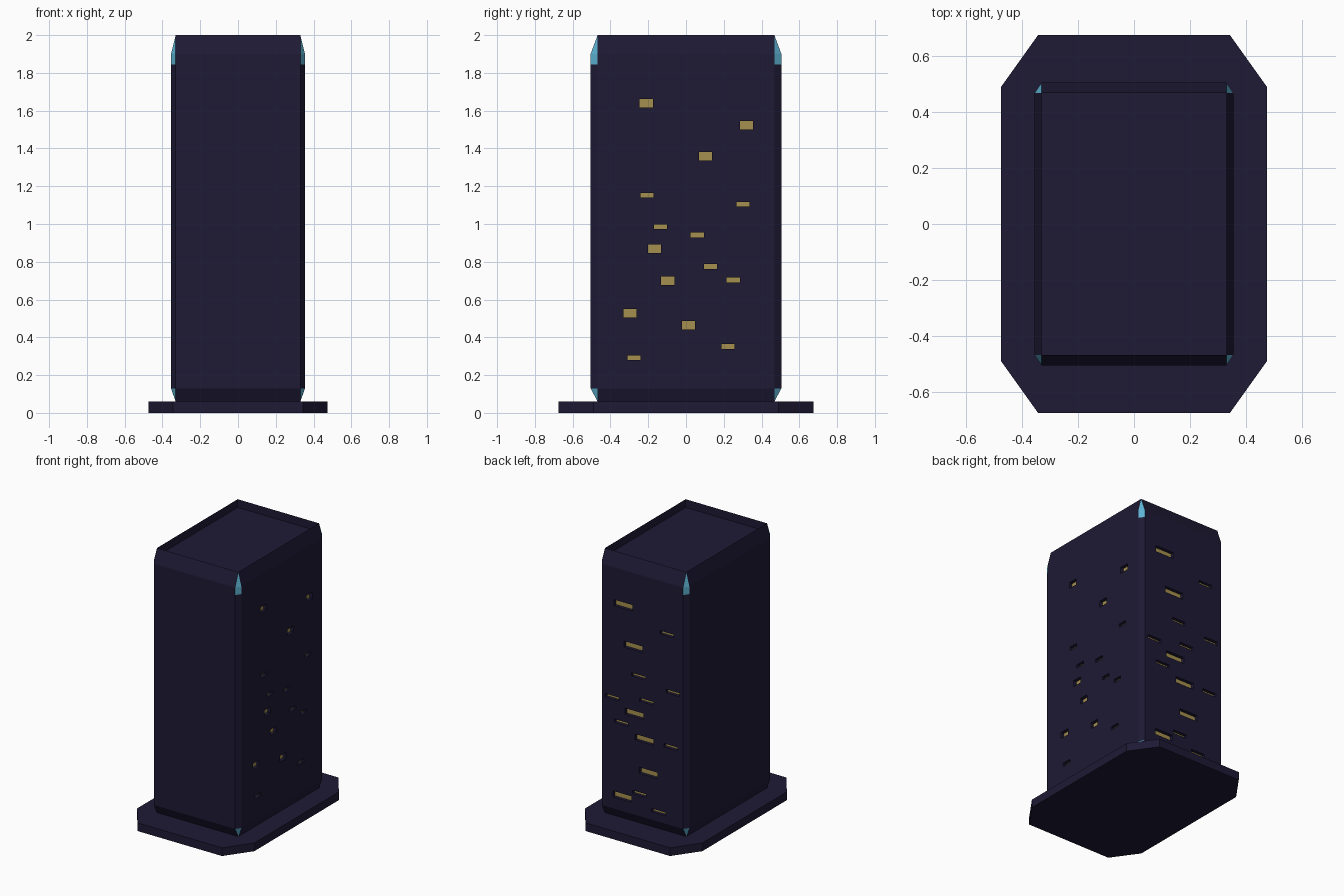
import bpy, bmesh
from mathutils import Vector

if "Cube" in bpy.data.objects:
    bpy.data.objects.remove(bpy.data.objects["Cube"])


def material(name, rgb):
    m = bpy.data.materials.new(name)
    m.diffuse_color = (*rgb, 1)
    m.use_nodes = True
    m.node_tree.nodes["Principled BSDF"].inputs["Base Color"].default_value = m.diffuse_color
    return m


DARK = material("dark_wall", (0.013, 0.010, 0.035))
CYAN = material("corner_blue", (0.11, 0.45, 0.65))
GLASS = material("window_glow", (0.38, 0.28, 0.08))


def to_object(bm, name, mats, fix_normals=True):
    if fix_normals:
        bmesh.ops.recalc_face_normals(bm, faces=bm.faces[:])
    me = bpy.data.meshes.new(name)
    bm.to_mesh(me)
    bm.free()
    for m in mats:
        me.materials.append(m)
    ob = bpy.data.objects.new(name, me)
    bpy.context.collection.objects.link(ob)
    return ob


CORNERS = [(1, 1), (-1, 1), (-1, -1), (1, -1)]


def octagon(bm, a, b, z):
    """Ring of 8: every corner is cut from point a to point b."""
    ring = []
    for sx, sy in CORNERS:
        pair = [a, b] if sx * sy > 0 else [b, a]
        ring += [bm.verts.new((sx * x, sy * y, z)) for x, y in pair]
    return ring


def rectangle(bm, x, y, z):
    return [bm.verts.new((sx * x, sy * y, z)) for sx, sy in CORNERS]


def bridge(bm, lo, hi, blue=False):
    """Walls between equal rings; optionally blue on the corner cuts."""
    n = len(lo)
    for i in range(n):
        j = (i + 1) % n
        f = bm.faces.new((lo[i], lo[j], hi[j], hi[i]))
        f.material_index = 1 if blue and i % 2 == 0 else 0


def taper(bm, ring, rect):
    """Sloped edges from an 8-ring to a rectangle with blue corner triangles."""
    for i in range(4):
        j = (i + 1) % 4
        bm.faces.new((ring[2 * i], ring[2 * i + 1], rect[i])).material_index = 1
        bm.faces.new((ring[2 * i + 1], ring[2 * j], rect[j], rect[i]))


# Base slab
bm = bmesh.new()
lo, hi = (octagon(bm, (0.475, 0.49), (0.343, 0.675), z) for z in (0, 0.06))
bridge(bm, lo, hi)
bm.faces.new(lo)
bm.faces.new(hi)
to_object(bm, "base_slab", [DARK])

# Tower body with bevelled ends and sunken roof
bm = bmesh.new()
A, B = (0.355, 0.468), (0.33, 0.505)
foot = rectangle(bm, 0.33, 0.468, 0.06)
r1, r2, r3 = (octagon(bm, A, B, z) for z in (0.13, 1.845, 1.9))
rim = rectangle(bm, 0.33, 0.468, 2.0)
roof = rectangle(bm, 0.33, 0.468, 1.94)
bm.faces.new(foot)
taper(bm, r1, foot)
bridge(bm, r1, r2)
bridge(bm, r2, r3, blue=True)
taper(bm, r3, rim)
bridge(bm, rim, roof)
bm.faces.new(roof)
tower = to_object(bm, "tower_body", [DARK, CYAN])

# Windows: (position along wall, height, large?)
RIGHT = [(-.21, 1.64, 1), (.32, 1.522, 1), (.103, 1.358, 1), (-.206, 1.152, 0), (.302, 1.105, 0),
         (-.135, .985, 0), (.06, .942, 0), (-.167, .868, 1), (.13, .775, 0), (-.097, .70, 1),
         (.25, .703, 0), (-.296, .527, 1), (.013, .465, 1), (.222, .351, 0), (-.275, .292, 0)]
BACK = [(.156, 1.64, 1), (-.197, 1.522, 0), (.074, 1.358, 1), (.033, 1.152, 0), (-.246, 1.105, 0),
        (.246, .942, 0), (-.033, .985, 0), (.066, .868, 1), (.172, .775, 0), (-.016, .70, 1),
        (-.23, .703, 0), (-.049, .465, 1), (.164, .235, 1), (.025, .292, 0), (-.131, .2, 0)]
DEPTH = 0.025


def box(bm, lo, hi):
    v = bmesh.ops.create_cube(bm, size=1)["verts"]
    lo, hi = Vector(lo), Vector(hi)
    bmesh.ops.scale(bm, vec=hi - lo, verts=v)
    bmesh.ops.translate(bm, vec=(lo + hi) / 2, verts=v)


cut, panes = bmesh.new(), bmesh.new()
for c, z, big in RIGHT:
    w, h, x = 0.035, 0.0225 if big else 0.0125, 0.355 - DEPTH
    box(cut, (x, c - w, z - h), (0.4, c + w, z + h))
    panes.faces.new([panes.verts.new((x + .001, c + a * w, z + b * h))
                     for a, b in ((-1, -1), (1, -1), (1, 1), (-1, 1))])
for c, z, big in BACK:
    w, h, y = 0.075 if big else 0.056, 0.0225 if big else 0.0125, 0.505 - DEPTH
    box(cut, (c - w, y, z - h), (c + w, 0.55, z + h))
    panes.faces.new([panes.verts.new((c + a * w, y + .001, z + b * h))
                     for a, b in ((1, -1), (-1, -1), (-1, 1), (1, 1))])

# Carve the recesses, then drop the helper
cutter = to_object(cut, "window_cutter", [DARK])
cutter.hide_render = True
to_object(panes, "window_panes", [GLASS], fix_normals=False)
mod = tower.modifiers.new("windows", "BOOLEAN")
mod.operation = "DIFFERENCE"
mod.solver = "EXACT"
mod.object = cutter
bpy.context.view_layer.objects.active = tower
bpy.ops.object.modifier_apply(modifier=mod.name)
bpy.data.objects.remove(cutter)
